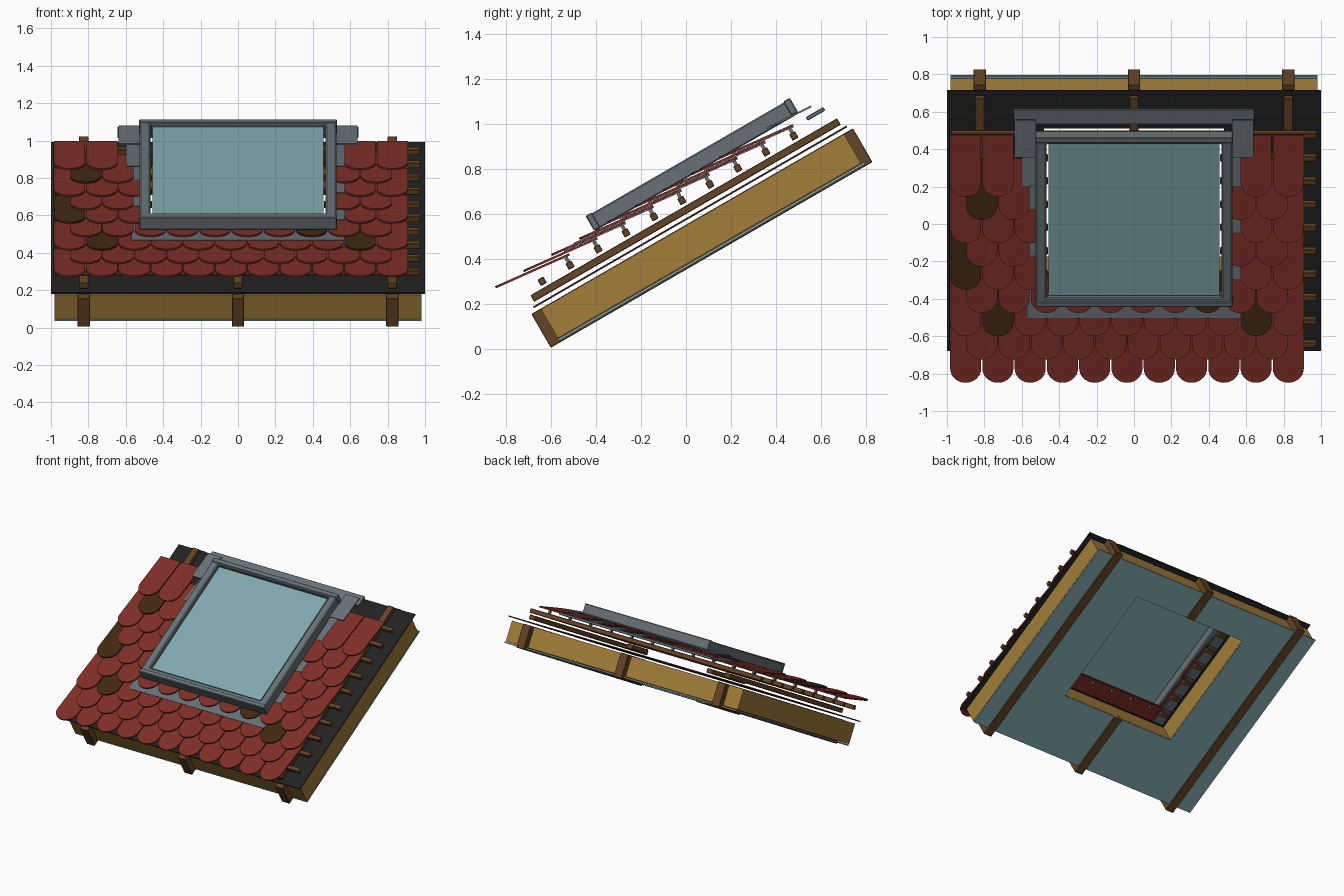
import bpy, bmesh, math
from mathutils import Matrix

if "Cube" in bpy.data.objects:
    bpy.data.objects.remove(bpy.data.objects["Cube"])

# Roof space: x across, u up the slope, n away from the roof plane (30 degree pitch)
C, S = math.cos(math.radians(30)), math.sin(math.radians(30))
ROOF = Matrix(((1, 0, 0, 0), (0, C, -S, 0), (0, S, C, 0), (0, 0, 0, 1)))


def material(name, rgb):
    m = bpy.data.materials.new(name)
    m.diffuse_color = (*rgb, 1)
    m.use_nodes = True
    m.node_tree.nodes["Principled BSDF"].inputs["Base Color"].default_value = m.diffuse_color
    return m


RED = material("red clay", (0.21, 0.028, 0.02))
DARK = material("dark tile", (0.055, 0.022, 0.006))
WOOD = material("brown timber", (0.13, 0.058, 0.018))
TAN = material("tan insulation", (0.36, 0.205, 0.04))
BLACK = material("black membrane", (0.016, 0.016, 0.017))
GREY = material("grey metal", (0.135, 0.165, 0.185))
TEAL = material("pale teal", (0.22, 0.39, 0.43))


def finish(name, bm, *mats, bevel=0):
    bmesh.ops.transform(bm, matrix=ROOF, verts=bm.verts)
    bmesh.ops.recalc_face_normals(bm, faces=bm.faces)
    me = bpy.data.meshes.new(name)
    bm.to_mesh(me)
    bm.free()
    for m in mats:
        me.materials.append(m)
    ob = bpy.data.objects.new(name, me)
    bpy.context.collection.objects.link(ob)
    if bevel:
        b = ob.modifiers.new("bevel", 'BEVEL')
        b.width = bevel
        b.segments = 1
    return ob


def prism(bm, outline, n_of_u, thick, mat=0):
    """Plate from an (x, u) outline; its underside height depends on u."""
    low = [bm.verts.new((x, u, n_of_u(u))) for x, u in outline]
    top = [bm.verts.new((x, u, n_of_u(u) + thick)) for x, u in outline]
    faces = [bm.faces.new(low[::-1]), bm.faces.new(top)]
    for i in range(len(low)):
        j = (i + 1) % len(low)
        faces.append(bm.faces.new((low[i], low[j], top[j], top[i])))
    for f in faces:
        f.material_index = mat


def rect(x0, x1, u0, u1):
    return [(x0, u0), (x1, u0), (x1, u1), (x0, u1)]


def box(name, x0, x1, u0, u1, n0, n1, mat, bevel=0):
    bm = bmesh.new()
    prism(bm, rect(x0, x1, u0, u1), lambda u: n0, n1 - n0)
    return finish(name, bm, mat, bevel=bevel)


def ring(name, outer, inner, n0, n1, mat, bevel=0):
    """Rectangular slab with a rectangular hole."""
    bm = bmesh.new()
    o0, o1, i0, i1 = [[bm.verts.new((x, u, n)) for x, u in rect(*r)]
                      for r, n in ((outer, n0), (outer, n1), (inner, n0), (inner, n1))]
    for a in range(4):
        b = (a + 1) % 4
        for p, q in ((o0, o1), (o1, i1), (i1, i0), (i0, o0)):
            bm.faces.new((p[a], p[b], q[b], q[a]))
    return finish(name, bm, mat, bevel=bevel)


HOLE = (-0.48, 0.48, -0.02, 0.88)

# Roof layers with the window opening
ring("ceiling_board", (-0.98, 0.98, -0.47, 1.1), HOLE, 0.312, 0.322, TEAL)
ring("insulation", (-0.98, 0.98, -0.47, 1.085), HOLE, 0.325, 0.474, TAN)
ring("membrane", (-1, 1, -0.495, 1.113), HOLE, 0.494, 0.502, BLACK)

# Rafters and counter battens, the middle ones interrupted by the window
for label, half, u0, u1, n0, n1 in (("rafter", 0.033, -0.518, 1.132, 0.304, 0.477),
                                    ("counter_batten", 0.025, -0.48, 1.093, 0.518, 0.551)):
    for x in (-0.825, 0, 0.825):
        spans = [(u0, u1)] if x else [(u0, HOLE[2]), (HOLE[3], u1)]
        for a, b in spans:
            box(label, x - half, x + half, a, b, n0, n1, WOOD, bevel=0.003)

# Tiling battens
PITCH = 0.1435
for k in range(10):
    u = -0.404 + PITCH * k
    spans = [(-0.98, -0.46), (0.46, 0.975)] if 3 <= k <= 8 else [(-0.98, 0.975)]
    for a, b in spans:
        box("batten", a, b, u - 0.015, u + 0.015, 0.563, 0.595, WOOD, bevel=0.003)

# Rounded tiles, laid in half-bond rows, with a fixing peg under each
STEP, HALF, LENGTH = 0.1725, 0.083, 0.357
ODD_TILES = {(4, 0), (7, 0), (2, 1), (2, 9), (3, 7)}


def tilt(u_top, lift=0.0):
    return lambda u: 0.617 + lift + (u_top - u) * 0.105


for k in range(9):
    bm, pegs = bmesh.new(), bmesh.new()
    u_top = -0.404 + PITCH * (k + 1) + 0.021
    u_mid = u_top - LENGTH + HALF
    for i in range(11 - k % 2):
        x = -0.9 + STEP * (i + 0.5 * (k % 2))
        inner = abs(x) < (0.6 if k == 8 else 0.5)
        if k >= 4 and inner:
            continue
        top = min(u_top, 0.05) if k == 3 and inner else u_top
        arc = [(x + HALF * math.cos(t), u_mid + HALF * math.sin(t))
               for t in (math.pi * (1 + j / 14) for j in range(15))]
        prism(bm, arc + [(x + HALF, top), (x - HALF, top)],
              tilt(u_top), 0.01, int((k, i) in ODD_TILES))
        if top == u_top:
            prism(pegs, rect(x - 0.008, x + 0.008, u_top - 0.028, u_top - 0.012),
                  lambda u: 0.594, 0.024)
    finish(f"tile_row_{k}", bm, RED, DARK)
    finish(f"tile_pegs_{k}", pegs, GREY)

    # Stepped side flashing tucked under each row
    if k >= 2:
        bm = bmesh.new()
        for a, b in ((-0.6, -0.49), (0.49, 0.6)):
            prism(bm, rect(a, b, u_top - 0.3, u_top), tilt(u_top, -0.004), 0.003)
        finish(f"side_flashing_{k}", bm, GREY)

# Apron below the window, top flashing and its corner wings
bm = bmesh.new()
prism(bm, rect(-0.57, 0.57, -0.2, -0.03), tilt(0.19, -0.004), 0.003)
finish("apron_flashing", bm, GREY)
box("top_flashing", -0.645, 0.645, 0.975, 1.065, 0.607, 0.625, GREY, bevel=0.003)
for a, b in ((-0.64, -0.525), (0.525, 0.64)):
    bm = bmesh.new()
    prism(bm, rect(a, b, 0.8, 1.02), lambda u: 0.65 + (1.02 - u) * 0.07, 0.008)
    finish("flashing_wing", bm, GREY)

# Window frame, head and sill covers, glass
ring("window_frame", (-0.526, 0.526, -0.085, 0.95), (-0.468, 0.468, -0.036, 0.912),
     0.655, 0.73, GREY, bevel=0.006)
box("head_cover", -0.53, 0.53, 0.922, 0.957, 0.662, 0.735, GREY, bevel=0.005)
box("sill_cover", -0.53, 0.53, -0.092, -0.06, 0.657, 0.734, GREY, bevel=0.005)
box("glass", -0.458, 0.458, -0.029, 0.906, 0.704, 0.716, TEAL)
